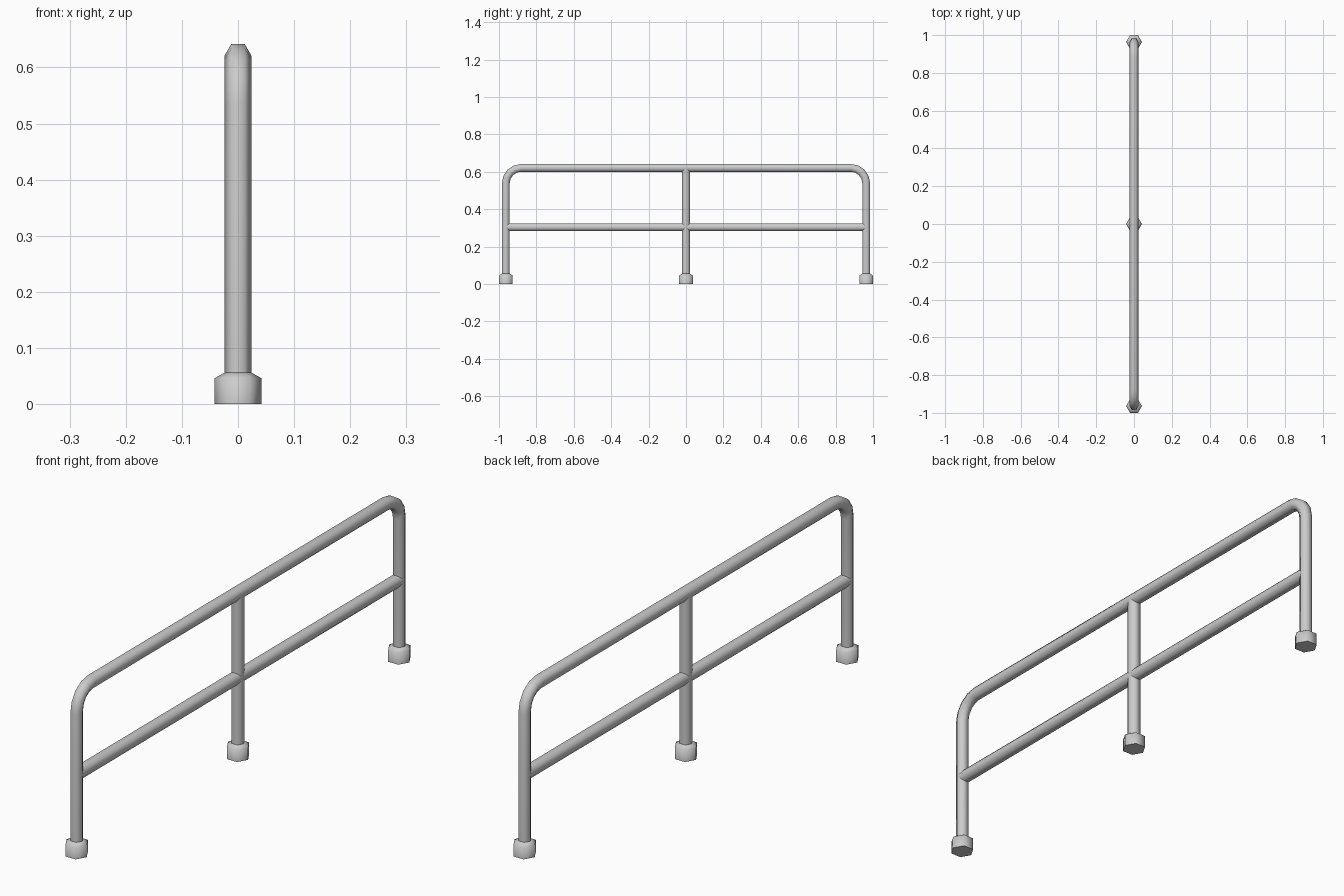
import bpy, bmesh, math
from mathutils import Vector

if "Cube" in bpy.data.objects:
    bpy.data.objects.remove(bpy.data.objects["Cube"])

R = 0.024          # tube radius (hexagon, corners on +-x)
FOOT_R = 0.042     # foot radius
POST_Y = 0.9636    # outer post position
TOP_Z = 0.621      # top rail centre height
MID_Z = 0.304      # middle rail centre height
BEND = 0.082       # bend radius of the top corners
SIDES = 6


def loft(name, stations):
    """Skin hexagons along a path in the YZ plane; station = (y, z, direction angle, radius)."""
    bm = bmesh.new()
    rings = []
    for y, z, a, r in stations:
        side = Vector((0, math.sin(a), -math.cos(a)))
        ring = []
        for i in range(SIDES):
            t = 2 * math.pi * i / SIDES
            ring.append(bm.verts.new(Vector((r * math.cos(t), y, z)) + side * r * math.sin(t)))
        rings.append(ring)
    for a, b in zip(rings, rings[1:]):
        for i in range(SIDES):
            j = (i + 1) % SIDES
            bm.faces.new((a[i], a[j], b[j], b[i]))
    bm.faces.new(rings[0])
    bm.faces.new(rings[-1])
    bmesh.ops.recalc_face_normals(bm, faces=bm.faces)
    mesh = bpy.data.meshes.new(name)
    bm.to_mesh(mesh)
    bm.free()
    ob = bpy.data.objects.new(name, mesh)
    bpy.context.collection.objects.link(ob)
    bpy.ops.object.select_all(action='DESELECT')
    ob.select_set(True)
    bpy.context.view_layer.objects.active = ob
    bpy.ops.object.shade_smooth_by_angle(angle=math.radians(65))
    return ob


UP = math.pi / 2

# Outer frame: post, bend, top rail, bend, post
half = []
for k in range(5):
    t = UP * k / 4
    half.append((-POST_Y + BEND * (1 - math.cos(t)),
                 TOP_Z - BEND + BEND * math.sin(t), UP - t, R))
half.insert(0, (-POST_Y, 0.03, UP, R))
frame = half + [(-y, z, -a, r) for y, z, a, r in reversed(half)]
loft("outer_frame", frame)

# Middle post and middle rail
loft("middle_post", [(0, 0.03, UP, R), (0, TOP_Z, UP, R)])
loft("middle_rail", [(-POST_Y, MID_Z, 0, R), (POST_Y, MID_Z, 0, R)])

# Feet with a sloped shoulder
for name, y in (("left_foot", -POST_Y), ("middle_foot", 0), ("right_foot", POST_Y)):
    loft(name, [(y, 0, UP, FOOT_R), (y, 0.046, UP, FOOT_R), (y, 0.056, UP, R)])
